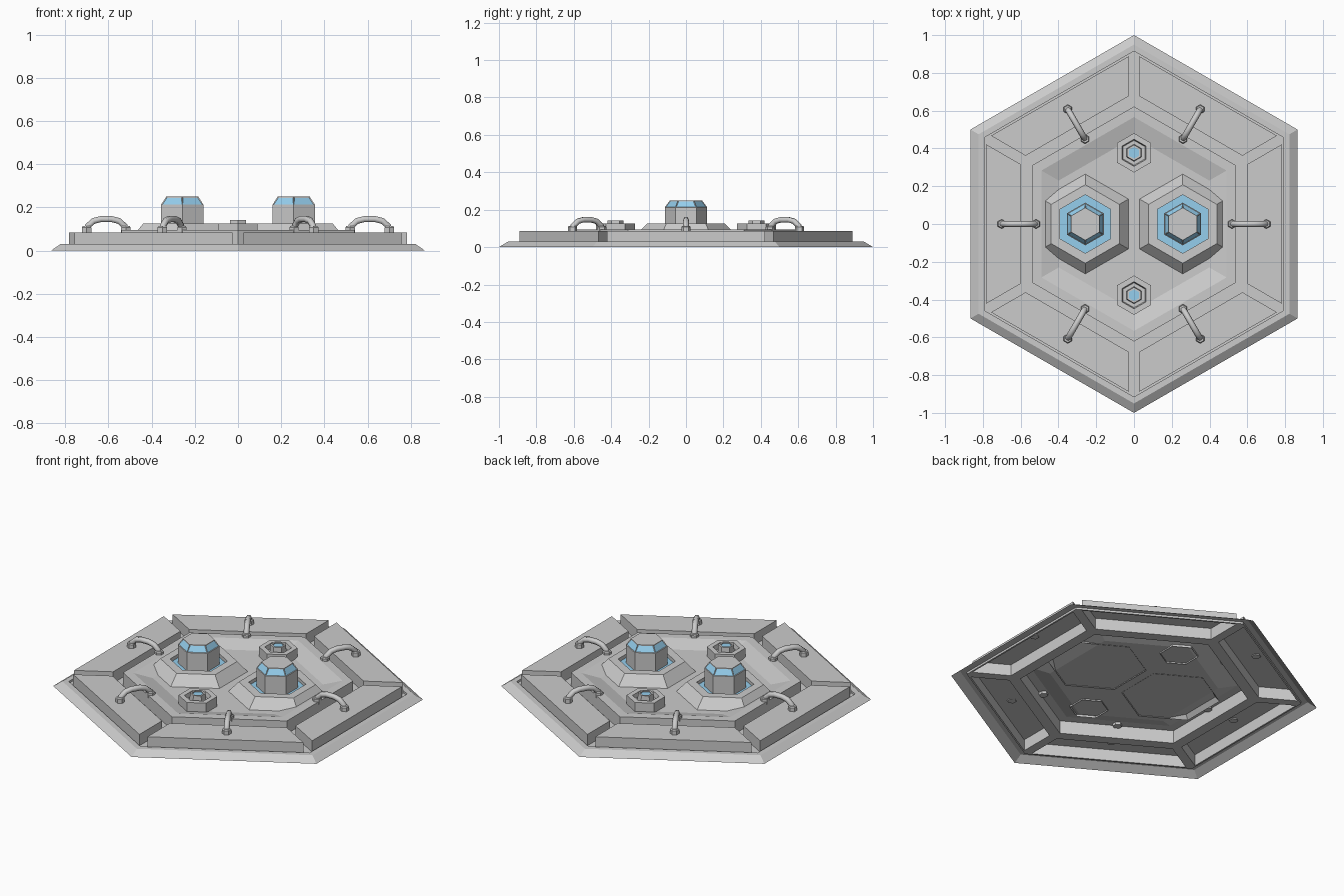
import bpy, bmesh, math
from mathutils import Vector

if "Cube" in bpy.data.objects:
    bpy.data.objects.remove(bpy.data.objects["Cube"])

C30 = math.cos(math.pi / 6)
BLUE = bpy.data.materials.new("blue_glass")
BLUE.diffuse_color = (0.30, 0.62, 0.85, 1)
BLUE.use_nodes = True
BLUE.node_tree.nodes["Principled BSDF"].inputs["Base Color"].default_value = BLUE.diffuse_color
GREY = bpy.data.materials.new("grey_metal")
GREY.diffuse_color = (0.6, 0.6, 0.6, 1)
GREY.use_nodes = True
GREY.node_tree.nodes["Principled BSDF"].inputs["Base Color"].default_value = GREY.diffuse_color


def finish(bm, name, loc=(0, 0, 0)):
    me = bpy.data.meshes.new(name)
    bm.to_mesh(me)
    bm.free()
    me.materials.append(GREY)
    me.materials.append(BLUE)
    ob = bpy.data.objects.new(name, me)
    ob.location = loc
    bpy.context.collection.objects.link(ob)
    return ob


def hex_rings(rings, bottom=False, top=True):
    """Stack hexagons given as (corner radius, z); returns bmesh and side faces per band."""
    bm = bmesh.new()
    loops = [[bm.verts.new((r * math.cos(a), r * math.sin(a), z))
              for a in (math.radians(30 + 60 * k) for k in range(6))] for r, z in rings]
    bands = []
    for lo, hi in zip(loops, loops[1:]):
        bands.append([bm.faces.new((lo[k], lo[(k + 1) % 6], hi[(k + 1) % 6], hi[k]))
                      for k in range(6)])
    cap = bm.faces.new(loops[-1]) if top else None
    if bottom:
        bm.faces.new(loops[0][::-1])
    bm.normal_update()
    return bm, bands, cap


# Hexagonal base shell: flange, panel floor, raised rim and sunken centre
bm, bands, cap = hex_rings([(1, 0), (.95, .03), (.915, .03), (.915, .018), (.622, .018),
                            (.622, .095), (.566, .095), (.46, .068)])
floor = bands[3]
bmesh.ops.inset_individual(bm, faces=floor, thickness=0.01)
# Six raised trapezoid panels with narrow channels at the corners
for f in floor:
    c = f.calc_center_median()
    n = Vector((c.x, c.y, 0)).normalized()
    t = Vector((-n.y, n.x, 0))
    mid = c.dot(n)
    for v in f.verts:
        a = .783 if v.co.dot(n) > mid else .6
        side = math.copysign(a * math.tan(math.pi / 6) - .03, v.co.dot(t))
        v.co = n * a + t * side + Vector((0, 0, .018))
bm.normal_update()
ext = bmesh.ops.extrude_discrete_faces(bm, faces=floor)
for f in ext["faces"]:
    for v in f.verts:
        v.co.z = .085
finish(bm, "hex_base")

# Two lamps: sloped housing with a blue recess, and a hexagonal column with glazed top
for side, label in ((-1, "left"), (1, "right")):
    loc = (side * .258, 0, 0)
    bm, bands, cap = hex_rings([(.268, .064), (.208, .126), (.155, .126), (.155, .105)])
    cap.material_index = 1
    finish(bm, label + "_lamp_housing", loc)

    bm, bands, cap = hex_rings([(.113, .1), (.113, .213), (.086, .25)])
    glass = bands[1]
    bmesh.ops.inset_individual(bm, faces=glass, thickness=.006, depth=-.003)
    for f in glass:
        f.material_index = 1
    finish(bm, label + "_lamp_column", loc)

# Two small sockets with a blue-topped pin
for side, label in ((-1, "front"), (1, "back")):
    loc = (0, side * .377, 0)
    bm, bands, cap = hex_rings([(.104, .06), (.104, .126), (.072, .126), (.066, .1)])
    finish(bm, label + "_socket", loc)
    bm, bands, cap = hex_rings([(.046, .095), (.042, .143), (.031, .143), (.031, .137)])
    cap.material_index = 1
    finish(bm, label + "_socket_pin", loc)

# Six arched handles bridging the panels and the rim, with hexagonal feet
ARCH = [(.518, .085), (.525, .115), (.552, .138), (.585, .146),
        (.635, .146), (.668, .138), (.695, .115), (.702, .085)]
for k in range(6):
    a = math.radians(60 * k)
    cu = bpy.data.curves.new(f"handle_{k + 1}", "CURVE")
    cu.dimensions = "3D"
    cu.bevel_depth = .016
    cu.bevel_resolution = 1
    cu.use_fill_caps = True
    sp = cu.splines.new("POLY")
    sp.points.add(len(ARCH) - 1)
    for p, (r, z) in zip(sp.points, ARCH):
        p.co = (r * math.cos(a), r * math.sin(a), z, 1)
    cu.materials.append(GREY)
    ob = bpy.data.objects.new(f"handle_{k + 1}", cu)
    bpy.context.collection.objects.link(ob)
    for r, end in ((.519, "inner"), (.701, "outer")):
        bm, bands, cap = hex_rings([(.025, .08), (.025, .108), (.02, .114)], bottom=True)
        foot = finish(bm, f"handle_{k + 1}_{end}_foot", (r * math.cos(a), r * math.sin(a), 0))
        foot.rotation_euler.z = a
